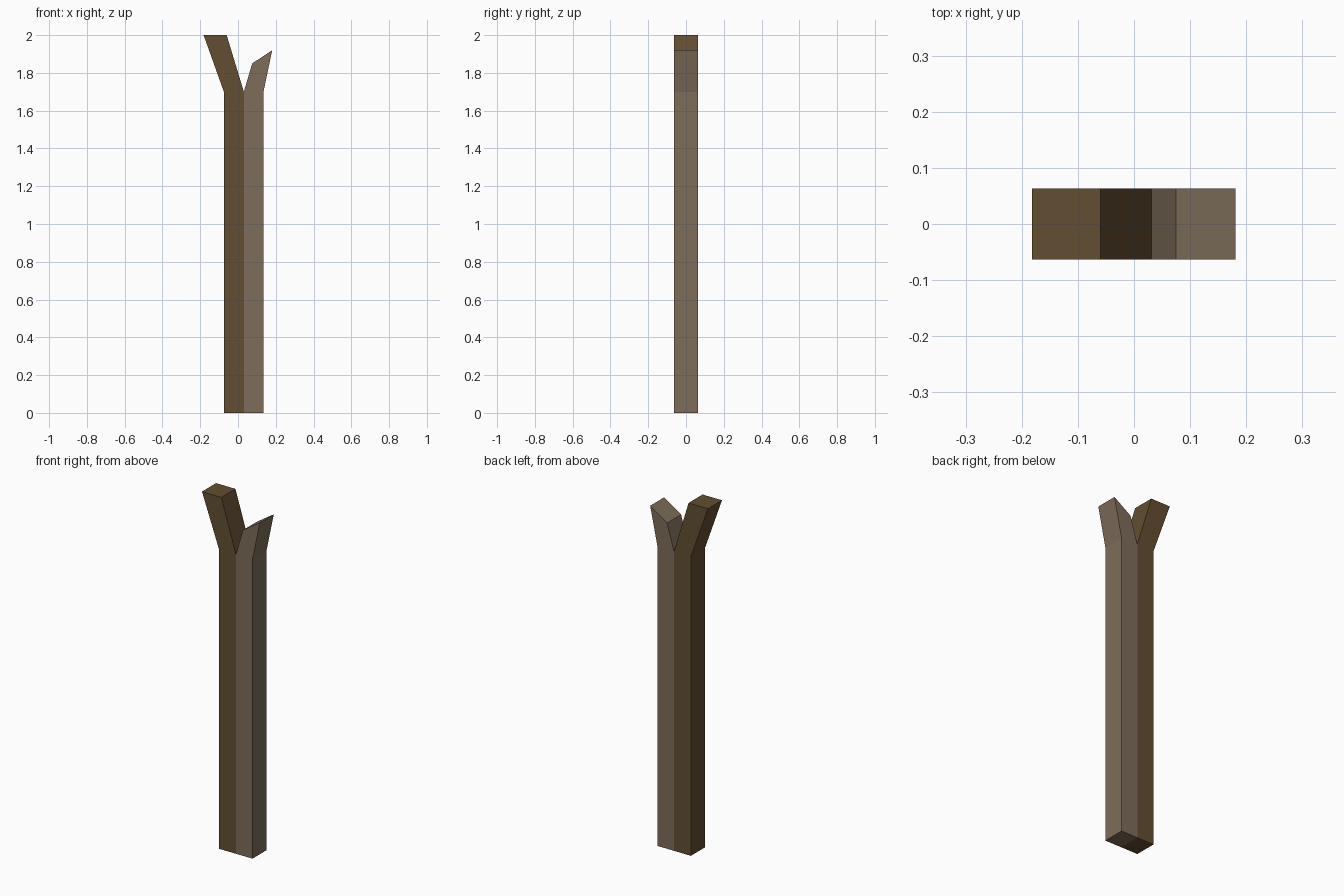
import bpy
import bmesh

DEPTH = 0.126

cube = bpy.data.objects.get("Cube")
if cube:
    bpy.data.objects.remove(cube, do_unlink=True)


def make_material(name, rgb):
    mat = bpy.data.materials.new(name)
    mat.use_nodes = True
    mat.diffuse_color = (*rgb, 1)
    bsdf = next(n for n in mat.node_tree.nodes if n.type == "BSDF_PRINCIPLED")
    bsdf.inputs["Base Color"].default_value = (*rgb, 1)
    bsdf.inputs["Roughness"].default_value = 0.9
    return mat


def make_bar(name, levels, mat):
    """Sweep a rectangular section up through (left x, left z, right x, right z) levels."""
    bm = bmesh.new()
    rings = []
    for xl, zl, xr, zr in levels:
        corners = ((xl, -1, zl), (xr, -1, zr), (xr, 1, zr), (xl, 1, zl))
        rings.append([bm.verts.new((x, s * DEPTH / 2, z)) for x, s, z in corners])
    for low, high in zip(rings, rings[1:]):
        for i in range(4):
            j = (i + 1) % 4
            bm.faces.new((low[i], low[j], high[j], high[i]))
    bm.faces.new(rings[0][::-1])
    bm.faces.new(rings[-1])
    bmesh.ops.recalc_face_normals(bm, faces=bm.faces)
    mesh = bpy.data.meshes.new(name)
    bm.to_mesh(mesh)
    bm.free()
    mesh.materials.append(mat)
    obj = bpy.data.objects.new(name, mesh)
    bpy.context.collection.objects.link(obj)
    return obj


dark_wood = make_material("dark brown wood", (0.122, 0.076, 0.032))
pale_wood = make_material("pale grey brown wood", (0.205, 0.153, 0.102))

# Tall bar whose level-cut prong leans to the right side
make_bar("tall_prong_bar", [(-0.075, 0, 0.031, 0),
                            (-0.075, 1.7, 0.031, 1.7),
                            (-0.182, 2, -0.06, 2)], dark_wood)

# Short bar with a slanted tip leaning to the left side
make_bar("short_prong_bar", [(0.031, 0, 0.135, 0),
                             (0.031, 1.7, 0.135, 1.7),
                             (0.075, 1.85, 0.181, 1.92)], pale_wood)
